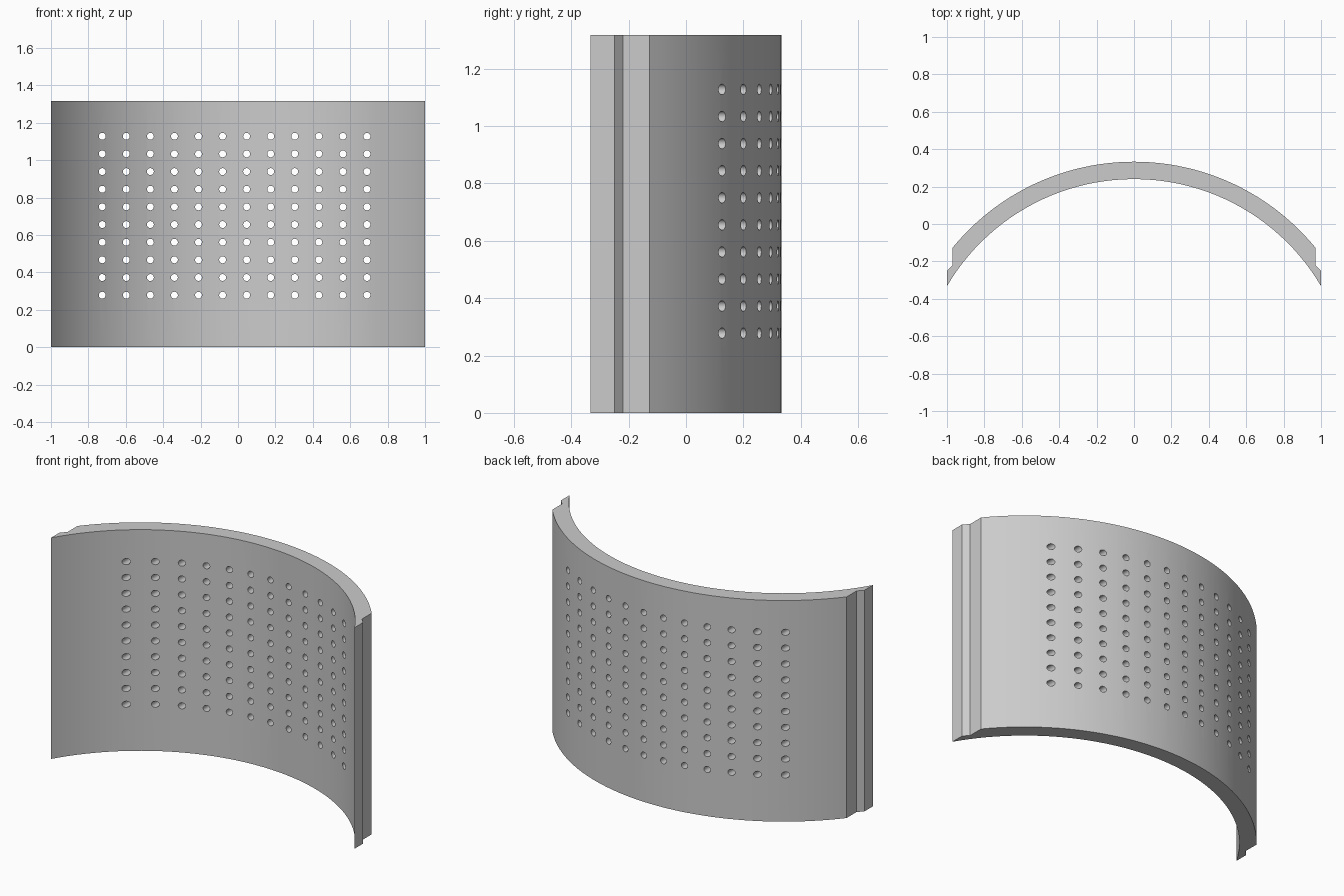
import bpy, bmesh, math
from mathutils import Matrix

cube = bpy.data.objects.get("Cube")
if cube:
    bpy.data.objects.remove(cube, do_unlink=True)

HEIGHT = 1.317
CENTRE_Y = -0.92
OUTER_R, INNER_R = 1.253, 1.16
SEGMENTS = 48

grey = bpy.data.materials.new("light grey")
grey.use_nodes = True
colour = (0.6, 0.6, 0.6, 1)
grey.diffuse_color = colour
grey.node_tree.nodes["Principled BSDF"].inputs["Base Color"].default_value = colour


def add_object(name, bm):
    bmesh.ops.recalc_face_normals(bm, faces=bm.faces)
    mesh = bpy.data.meshes.new(name)
    bm.to_mesh(mesh)
    bm.free()
    mesh.materials.append(grey)
    obj = bpy.data.objects.new(name, mesh)
    bpy.context.collection.objects.link(obj)
    return obj


def arc(radius, half_width):
    """Points from -x to +x, bulging towards the back."""
    a = math.asin(half_width / radius)
    angles = [a * (2 * i / SEGMENTS - 1) for i in range(SEGMENTS + 1)]
    return [(radius * math.sin(t), CENTRE_Y + radius * math.cos(t)) for t in angles]


# Curved panel: outer arc, stepped lip on each side edge, inner arc
lip = [(0.97, -0.22), (1.0, -0.25)]
outline = arc(OUTER_R, 0.97) + lip + arc(INNER_R, 1.0)[::-1]
outline += [(-x, y) for x, y in reversed(lip)]
bm = bmesh.new()
base = bm.faces.new([bm.verts.new((x, y, 0)) for x, y in outline])
extruded = bmesh.ops.extrude_face_region(bm, geom=[base])["geom"]
top = [v for v in extruded if isinstance(v, bmesh.types.BMVert)]
bmesh.ops.translate(bm, verts=top, vec=(0, 0, HEIGHT))
panel = add_object("curved_panel", bm)

# Grid of straight round holes running front to back
bm = bmesh.new()
turn = Matrix.Rotation(math.pi / 2, 4, 'X')
for col in range(12):
    for row in range(10):
        place = Matrix.Translation((-0.726 + col * 0.1287, 0.1, 0.278 + row * 0.0944))
        bmesh.ops.create_cone(bm, cap_ends=True, segments=16, radius1=0.0185,
                              radius2=0.0185, depth=1.0, matrix=place @ turn)
cutter = add_object("hole_cutter", bm)
cutter.hide_render = True

bpy.context.view_layer.objects.active = panel
panel.select_set(True)
cut = panel.modifiers.new("holes", 'BOOLEAN')
cut.operation = 'DIFFERENCE'
cut.solver = 'EXACT'
cut.object = cutter
bpy.ops.object.modifier_apply(modifier=cut.name)
bpy.data.objects.remove(cutter, do_unlink=True)

# Smooth the curved faces and keep the lips and rims crisp
bpy.ops.object.shade_smooth_by_angle(angle=math.radians(25))
